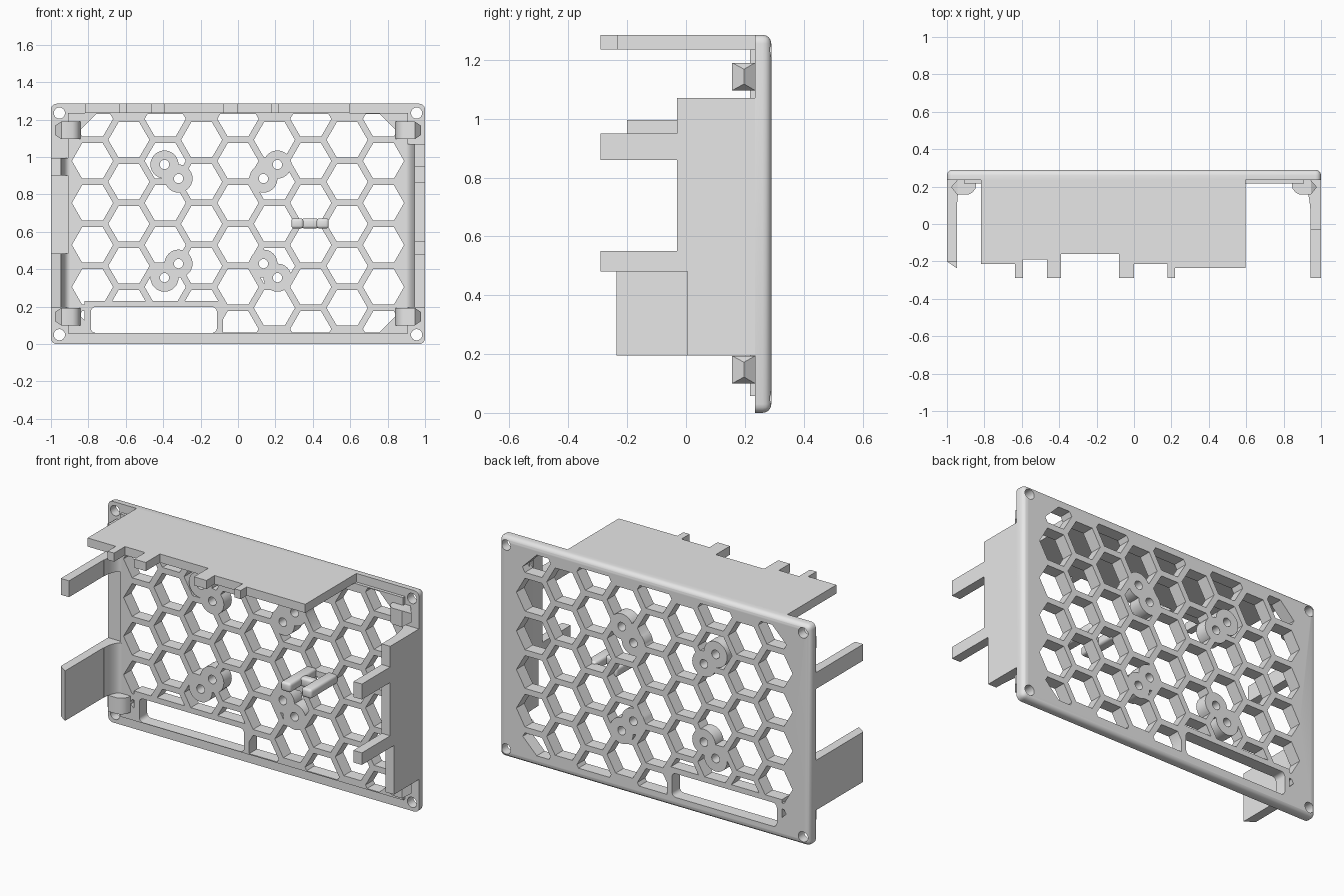
import bpy, bmesh, math
from mathutils import Vector

if "Cube" in bpy.data.objects:
    bpy.data.objects.remove(bpy.data.objects["Cube"])

W, H = 1.0, 1.285          # half width, height
FRONT, BACK, RAISED = 0.235, 0.29, 0.217
MID = H / 2

grey = bpy.data.materials.new("light grey plastic")
grey.diffuse_color = (0.8, 0.8, 0.8, 1)
grey.use_nodes = True
grey.node_tree.nodes["Principled BSDF"].inputs["Base Color"].default_value = grey.diffuse_color


def to_object(name, bm):
    bmesh.ops.recalc_face_normals(bm, faces=bm.faces[:])
    me = bpy.data.meshes.new(name)
    bm.to_mesh(me)
    bm.free()
    me.materials.append(grey)
    ob = bpy.data.objects.new(name, me)
    bpy.context.collection.objects.link(ob)
    return ob


def add_prism(bm, pts, axis, lo, hi):
    """Extrude a 2D outline along an axis from lo to hi."""
    place = {'X': lambda a, b, t: (t, a, b),
             'Y': lambda a, b, t: (a, t, b),
             'Z': lambda a, b, t: (a, b, t)}[axis]
    low = [bm.verts.new(place(a, b, lo)) for a, b in pts]
    high = [bm.verts.new(place(a, b, hi)) for a, b in pts]
    bm.faces.new(low)
    bm.faces.new(high[::-1])
    n = len(pts)
    for i in range(n):
        j = (i + 1) % n
        bm.faces.new((low[j], low[i], high[i], high[j]))


def prism(name, pts, axis, lo, hi):
    bm = bmesh.new()
    add_prism(bm, pts, axis, lo, hi)
    return to_object(name, bm)


def rect(a0, a1, b0, b1):
    return [(a0, b0), (a1, b0), (a1, b1), (a0, b1)]


def ring(x, z, r, n):
    return [(x + r * math.cos(math.tau * i / n),
             z + r * math.sin(math.tau * i / n)) for i in range(n)]


def rounded_rect(x0, x1, z0, z1, r, n=5):
    pts = []
    for q, (cx, cz) in enumerate([(x1 - r, z1 - r), (x0 + r, z1 - r),
                                  (x0 + r, z0 + r), (x1 - r, z0 + r)]):
        for i in range(n + 1):
            a = math.pi / 2 * (q + i / n)
            pts.append((cx + r * math.cos(a), cz + r * math.sin(a)))
    return pts


def boolean(ob, tool, op):
    m = ob.modifiers.new("cut", 'BOOLEAN')
    m.operation, m.object, m.solver = op, tool, 'EXACT'
    bpy.context.view_layer.objects.active = ob
    bpy.ops.object.modifier_apply(modifier=m.name)
    bpy.data.objects.remove(tool, do_unlink=True)


# Cover plate: rounded corners and rounded back rim
bm = bmesh.new()
add_prism(bm, rect(-W, W, 0, H), 'Y', FRONT, BACK)
edges = []
for e in bm.edges:
    a, b = e.verts[0].co, e.verts[1].co
    if abs(a.y - b.y) > 0.01 or min(a.y, b.y) > BACK - 0.001:
        edges.append(e)
bmesh.ops.bevel(bm, geom=edges, offset=0.03, segments=4, profile=0.5,
                affect='EDGES')
plate = to_object("grille_plate", bm)
boolean(plate, prism("raised_panel", rect(-0.91, 0.91, 0.057, 1.235), 'Y',
                     RAISED, 0.26), 'UNION')

# Honeycomb openings, clipped to an area with cut corners
PITCH, HEX = 0.2246, 0.11
bm = bmesh.new()
for k in range(-4, 5):
    for j in range(-3, 4):
        z = MID + PITCH * (j + (0.5 if k % 2 == 0 else 0))
        if 0.03 < z < H - 0.03:
            add_prism(bm, ring(k * PITCH * 0.866, z, HEX, 6), 'Y', 0.1, 0.4)
honeycomb = to_object("honeycomb_cutter", bm)
x, z0, z1, c = 0.892, 0.063, 1.23, 0.135
area = [(-x, z0 + c), (-x + c, z0), (x - c, z0), (x, z0 + c),
        (x, z1 - c), (x - c, z1), (-x + c, z1), (-x, z1 - c)]
boolean(honeycomb, prism("area", area, 'Y', 0.05, 0.45), 'INTERSECT')

# Keep solid discs for the screw bosses and a border for the port slot
bosses = [(-0.393, 0.96), (-0.318, 0.885), (0.211, 0.96), (0.136, 0.885),
          (-0.393, 0.355), (-0.318, 0.43), (0.211, 0.355), (0.136, 0.43)]
for bx, bz in bosses:
    boolean(honeycomb, prism("boss", ring(bx, bz, 0.075, 32), 'Y', 0, 0.5),
            'DIFFERENCE')
boolean(honeycomb, prism("border", rect(-0.82, -0.08, 0.02, 0.23), 'Y', 0, 0.5),
        'DIFFERENCE')
boolean(plate, honeycomb, 'DIFFERENCE')

# Port slot, boss holes and corner holes
bm = bmesh.new()
add_prism(bm, rounded_rect(-0.787, -0.113, 0.06, 0.198, 0.025), 'Y', 0.1, 0.4)
for bx, bz in bosses:
    add_prism(bm, ring(bx, bz, 0.025, 20), 'Y', 0.1, 0.4)
for sx in (-1, 1):
    for z in (0.05, H - 0.05):
        add_prism(bm, ring(sx * 0.955, z, 0.03, 24), 'Y', 0.1, 0.4)
boolean(plate, to_object("hole_cutter", bm), 'DIFFERENCE')

# Top shelf with notched front edge
shelf = [(-0.817, 0.24), (-0.817, -0.215), (-0.636, -0.215), (-0.636, -0.29),
         (-0.594, -0.29), (-0.594, -0.19), (-0.465, -0.19), (-0.465, -0.29),
         (-0.39, -0.29), (-0.39, -0.16), (-0.08, -0.16), (-0.08, -0.29),
         (0, -0.29), (0, -0.215), (0.18, -0.215), (0.18, -0.29),
         (0.22, -0.29), (0.22, -0.235), (0.597, -0.235), (0.597, 0.24)]
prism("top_shelf", shelf, 'Z', 1.235, H)

# Right wall with two arms
wall = [(0.24, 0.195), (0.005, 0.195), (0.005, 0.48), (-0.29, 0.48),
        (-0.29, 0.55), (-0.03, 0.55), (-0.03, 0.86), (-0.29, 0.86),
        (-0.29, 0.95), (-0.03, 0.95), (-0.03, 1.07), (0.24, 1.07)]
prism("right_wall", wall, 'X', 0.945, W)

# Left arm and left lower wall
prism("left_arm", rect(-W, -0.947, -0.2, 0.24), 'Z', 0.9, 0.995)
prism("left_wall", [(-W, 0.24), (-W, -0.2), (-0.947, -0.237), (-0.947, 0.24)],
      'Z', 0.195, 0.485)


# Concave fillets where the side walls meet the plate
def fillet(name, sx, depth, z0, z1):
    curve = [(0.95, 0.236), (0.90, 0.236)]
    for i in range(9):
        a = math.pi / 2 * i / 8
        curve.append((0.90 + 0.045 * math.sin(a),
                      0.217 - depth * (1 - math.cos(a))))
    curve.append((0.95, 0.217 - depth))
    prism(name, [(sx * px, py) for px, py in curve], 'Z', z0, z1)


fillet("right_fillet", 1, 0.2, 0.195, 1.07)
fillet("left_arm_fillet", -1, 0.1, 0.9, 0.995)
fillet("left_wall_fillet", -1, 0.1, 0.195, 0.485)

# Snap clips: block with a tapered nub pointing outwards
for side, sx in (("left", -1), ("right", 1)):
    for level, z in (("lower", 0.147), ("upper", 1.143)):
        body = [(0.945, 0.24), (0.945, 0.157), (0.885, 0.157), (0.862, 0.17),
                (0.847, 0.19), (0.84, 0.24)]
        bm = bmesh.new()
        add_prism(bm, [(sx * a, b) for a, b in body], 'Z', z - 0.047, z + 0.047)
        base = [bm.verts.new((sx * 0.945, y, z + dz)) for y, dz in
                ((0.157, -0.047), (0.235, -0.047), (0.235, 0.047), (0.157, 0.047))]
        tip = [bm.verts.new((sx * 0.978, 0.197, z + dz)) for dz in (-0.025, 0.025)]
        bm.faces.new(base)
        bm.faces.new((base[0], base[1], tip[0]))
        bm.faces.new((base[2], base[3], tip[1]))
        bm.faces.new((base[1], base[2], tip[1], tip[0]))
        bm.faces.new((base[3], base[0], tip[0], tip[1]))
        to_object(f"{side}_{level}_clip", bm)

# Cable hook: two rounded prongs joined by a crossbar
for name, x0, x1, y0, y1 in (("hook_left_prong", 0.285, 0.35, -0.02, 0.23),
                             ("hook_right_prong", 0.42, 0.485, -0.02, 0.23),
                             ("hook_crossbar", 0.34, 0.43, 0.08, 0.13)):
    bm = bmesh.new()
    add_prism(bm, rect(x0, x1, y0, y1), 'Z', 0.618, 0.672)
    bmesh.ops.bevel(bm, geom=bm.edges[:], offset=0.014, segments=3,
                    profile=0.5, affect='EDGES')
    to_object(name, bm)

# Smooth the rounded surfaces, keep edges sharp
bpy.ops.object.select_all(action='SELECT')
bpy.ops.object.shade_smooth_by_angle(angle=math.radians(30))
